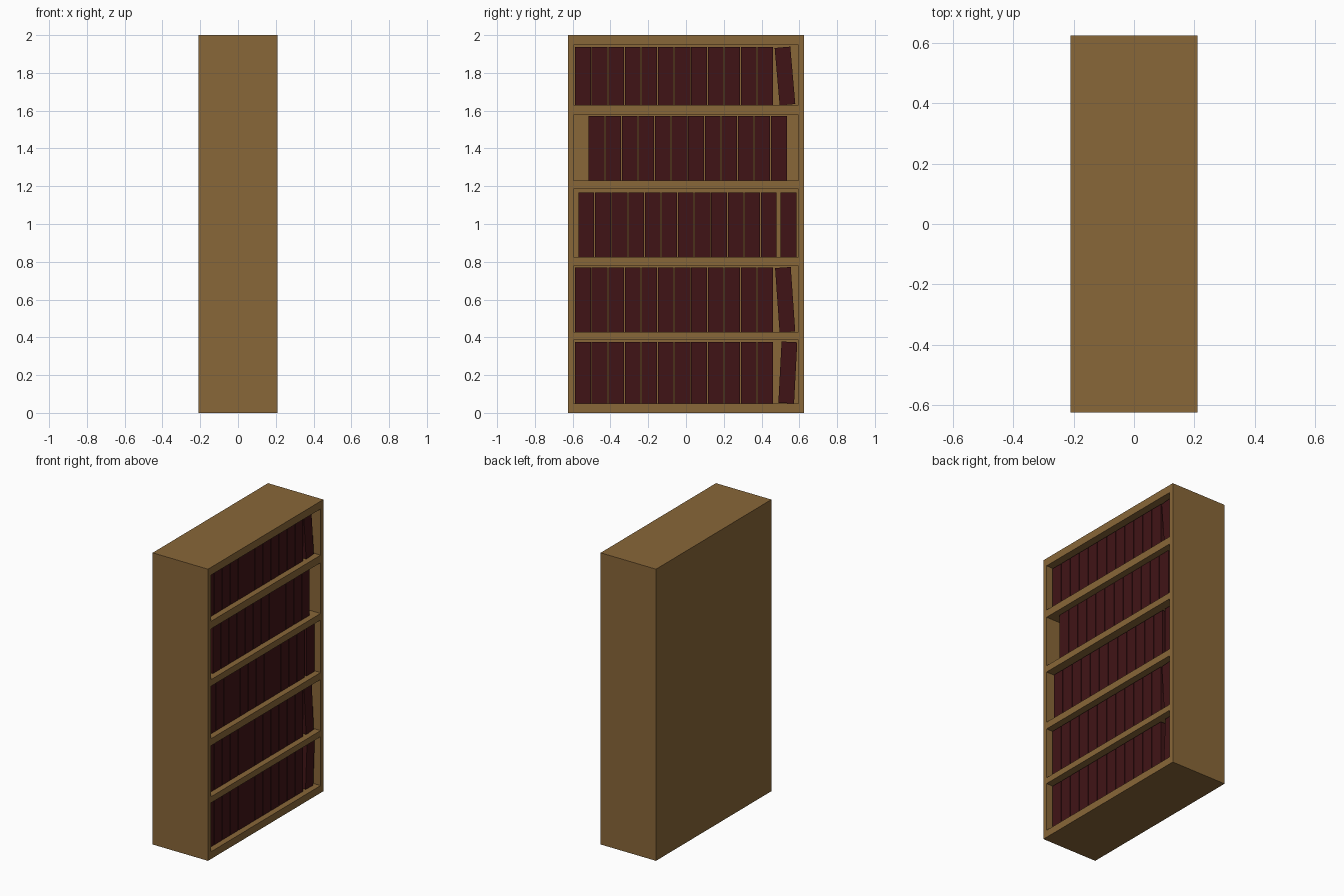
import bpy
import bmesh
from math import radians
from mathutils import Matrix, Vector

if "Cube" in bpy.data.objects:
    bpy.data.objects.remove(bpy.data.objects["Cube"])


def material(name, rgb):
    m = bpy.data.materials.new(name)
    m.diffuse_color = (*rgb, 1)
    m.use_nodes = True
    m.node_tree.nodes["Principled BSDF"].inputs["Base Color"].default_value = m.diffuse_color
    return m


WOOD = material("wood", (0.25, 0.135, 0.04))
LEATHER = material("book_cover", (0.051, 0.007, 0.008))


def add_box(bm, center, size, tilt=0):
    mat = (Matrix.Translation(Vector(center)) @ Matrix.Rotation(radians(tilt), 4, 'X')
           @ Matrix.Diagonal((*size, 1)))
    bmesh.ops.create_cube(bm, size=1, matrix=mat)


def finish(bm, name, mat):
    mesh = bpy.data.meshes.new(name)
    bm.to_mesh(mesh)
    bm.free()
    mesh.materials.append(mat)
    ob = bpy.data.objects.new(name, mesh)
    bpy.context.collection.objects.link(ob)
    return ob


DEPTH, WIDTH, HEIGHT = 0.42, 1.25, 2.0
BACK_X = -0.18                      # inner face of the back panel
BOOK_X0, BOOK_X1 = -0.10, 0.17      # back and spine of the books
BOOK_W, PITCH = 0.083, 0.0878

# opening bottom, opening top, book height, first book's edge, end book (centre y, tilt)
ROWS = [
    (0.05, 0.385, 0.325, -0.587, (0.539, -3)),
    (0.427, 0.777, 0.342, -0.587, (0.525, 4)),
    (0.825, 1.185, 0.342, -0.569, (0.543, 0)),
    (1.23, 1.578, 0.342, -0.515, None),
    (1.63, 1.947, 0.305, -0.587, (0.524, 5)),
]

# Case: solid block with the shelf openings cut into the +x face
bm = bmesh.new()
add_box(bm, (0, 0, HEIGHT / 2), (DEPTH, WIDTH, HEIGHT))
case = finish(bm, "bookcase", WOOD)

bm = bmesh.new()
for z0, z1, *_ in ROWS:
    add_box(bm, ((BACK_X + 0.3) / 2, 0, (z0 + z1) / 2), (0.3 - BACK_X, 1.19, z1 - z0))
cutter = finish(bm, "opening_cutter", WOOD)
cutter.hide_render = True
cutter.display_type = 'WIRE'

cut = case.modifiers.new("openings", 'BOOLEAN')
cut.operation = 'DIFFERENCE'
cut.solver = 'EXACT'
cut.object = cutter

# Bake the cut and drop the helper
case_mesh = bpy.data.meshes.new_from_object(
    case.evaluated_get(bpy.context.evaluated_depsgraph_get()))
case.modifiers.clear()
case.data = case_mesh
bpy.data.objects.remove(cutter)

# Books: twelve upright per shelf, most with a loose one at the end
for i, (z0, z1, h, start, end) in enumerate(ROWS, 1):
    bm = bmesh.new()
    x = (BOOK_X0 + BOOK_X1) / 2
    size = (BOOK_X1 - BOOK_X0, BOOK_W, h)
    z = z0 + 0.001 + h / 2
    for k in range(12):
        add_box(bm, (x, start + BOOK_W / 2 + k * PITCH, z), size)
    if end:
        add_box(bm, (x, end[0], z), size, end[1])
    finish(bm, f"books_shelf_{i}", LEATHER)
